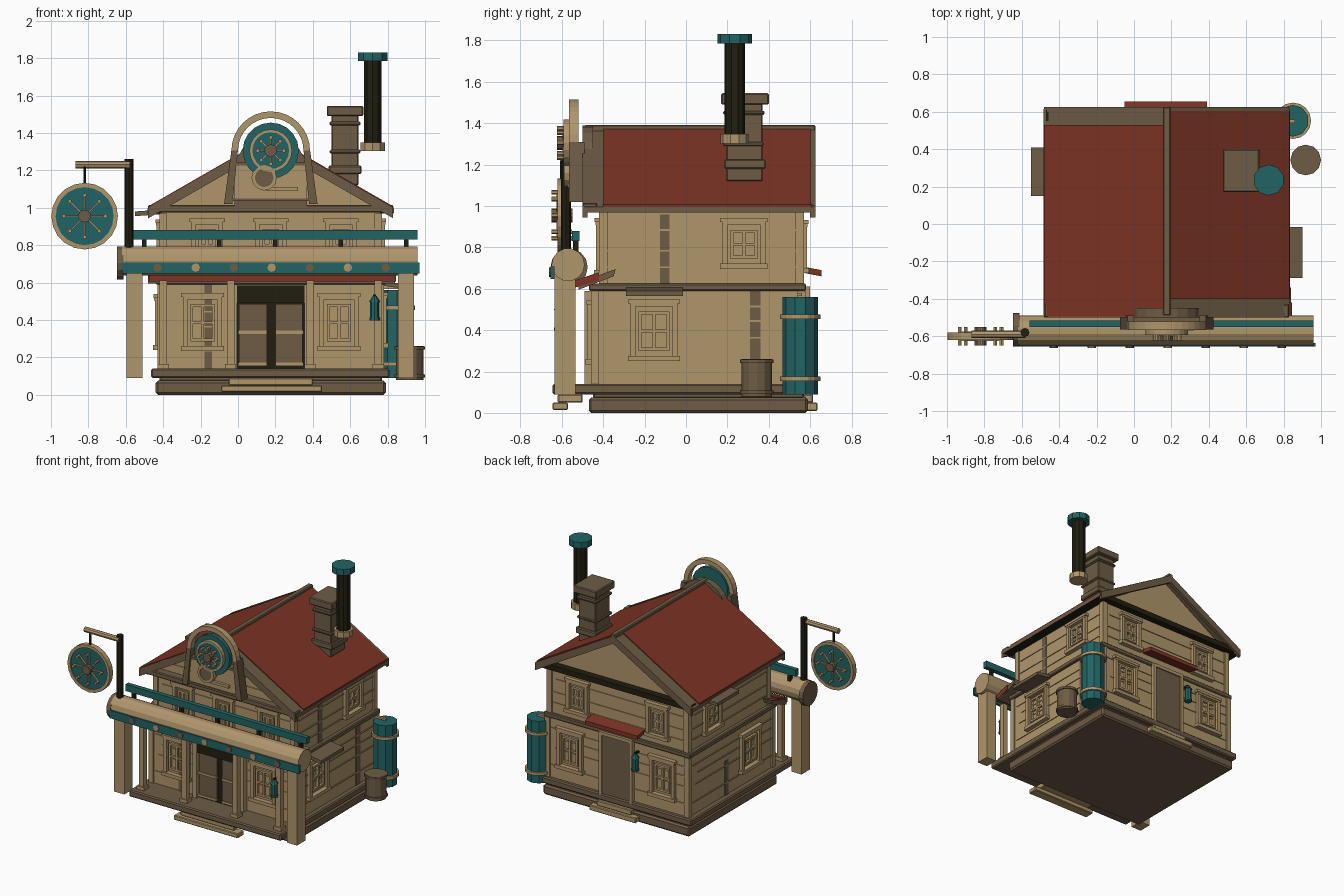
import bpy, bmesh, math
from mathutils import Matrix, Vector

if "Cube" in bpy.data.objects:
    bpy.data.objects.remove(bpy.data.objects["Cube"])

def material(name, c):
    m = bpy.data.materials.new(name)
    m.diffuse_color = (*c, 1)
    m.use_nodes = True
    m.node_tree.nodes["Principled BSDF"].inputs["Base Color"].default_value = m.diffuse_color
    return m

TAN = material("tan_wood", (0.434, 0.305, 0.150))
BROWN = material("brown_wood", (0.156, 0.107, 0.061))
RED = material("red_roof", (0.205, 0.034, 0.018))
TEAL = material("teal_paint", (0.016, 0.127, 0.127))
DARK = material("dark_iron", (0.015, 0.013, 0.005))
ROT = {'x': Matrix.Rotation(math.pi / 2, 4, 'Y'), 'y': Matrix.Rotation(math.pi / 2, 4, 'X'), 'z': Matrix()}

# ---- shape helpers: each returns a function that adds geometry to a bmesh
def box(x0, x1, y0, y1, z0, z1):
    def add(bm):
        m = Matrix.Translation(((x0 + x1) / 2, (y0 + y1) / 2, (z0 + z1) / 2)) @ Matrix.Diagonal((x1 - x0, y1 - y0, z1 - z0, 1))
        bmesh.ops.create_cube(bm, size=1, matrix=m)
    return add

def cyl(c, r, depth, axis='z', n=12, r2=None):
    def add(bm):
        bmesh.ops.create_cone(bm, cap_ends=True, segments=n, radius1=r, radius2=r if r2 is None else r2,
                              depth=depth, matrix=Matrix.Translation(c) @ ROT[axis])
    return add

def prism(pts, axis, a, b):
    def add(bm):
        f = (lambda p, t: (p[0], t, p[1])) if axis == 'y' else (lambda p, t: (t, p[0], p[1]))
        lo, hi = [[bm.verts.new(f(p, t)) for p in pts] for t in (a, b)]
        bm.faces.new(lo)
        bm.faces.new(hi[::-1])
        for i in range(len(pts)):
            j = (i + 1) % len(pts)
            bm.faces.new((lo[i], lo[j], hi[j], hi[i]))
    return add

def ring(c, r0, r1, depth, axis='y', n=20, a0=0, a1=2 * math.pi):
    def add(bm):
        full = a1 - a0 > 6.28
        rows = []
        for i in range(n if full else n + 1):
            a = a0 + (a1 - a0) * i / n
            row = []
            for r, d in ((r0, -1), (r1, -1), (r1, 1), (r0, 1)):
                u, v, w = r * math.cos(a), r * math.sin(a), d * depth / 2
                row.append(bm.verts.new(Vector(c) + Vector((u, w, v) if axis == 'y' else (u, v, w))))
            rows.append(row)
        for i in range(n):
            p, q = rows[i], rows[(i + 1) % len(rows)]
            for k in range(4):
                bm.faces.new((p[k], p[(k + 1) % 4], q[(k + 1) % 4], q[k]))
        if not full:
            bm.faces.new(rows[0])
            bm.faces.new(rows[-1][::-1])
    return add

def bar(c, ang, r0, r1, w, depth):
    """radial spoke in the xz plane"""
    def add(bm):
        m = (Matrix.Translation(c) @ Matrix.Rotation(ang, 4, 'Y') @ Matrix.Translation(((r0 + r1) / 2, 0, 0))
             @ Matrix.Diagonal((r1 - r0, depth, w, 1)))
        bmesh.ops.create_cube(bm, size=1, matrix=m)
    return add

def part(name, mat, *shapes, bevel=0):
    bm = bmesh.new()
    for s in shapes:
        s(bm)
    bmesh.ops.recalc_face_normals(bm, faces=bm.faces)
    me = bpy.data.meshes.new(name)
    bm.to_mesh(me)
    bm.free()
    me.materials.append(mat)
    ob = bpy.data.objects.new(name, me)
    bpy.context.collection.objects.link(ob)
    if bevel:
        b = ob.modifiers.new("bevel", 'BEVEL')
        b.width, b.segments = bevel, 1
    return ob

def on_wall(side, wall, u0, u1, d0, d1, z0, z1):
    """box on a wall plane, d measured outward"""
    s = 1 if side in 'RB' else -1
    a, b = sorted((wall + s * d0, wall + s * d1))
    return box(a, b, u0, u1, z0, z1) if side in 'RL' else box(u0, u1, a, b, z0, z1)

def window(name, side, wall, u, z, w, h):
    W = lambda *a: on_wall(side, wall, *a)
    a, b, c, d, t = u - w / 2, u + w / 2, z - h / 2, z + h / 2, 0.026
    part(name + "_frame", TAN, W(a, a + t, 0, .025, c, d), W(b - t, b, 0, .025, c, d), W(a, b, 0, .028, d - t, d),
         W(a - .01, b + .01, 0, .035, c, c + t), W(a - .01, b + .01, 0, .032, d - .012, d + .008))
    i, j, k, l = a + .04, b - .04, c + .05, d - .05
    part(name + "_sash", TAN, W(i, i + .015, 0, .018, k, l), W(j - .015, j, 0, .018, k, l), W(i, j, 0, .018, k, k + .015),
         W(i, j, 0, .018, l - .015, l), W(u - .008, u + .008, 0, .018, k, l), W(i, j, 0, .016, z - .007, z + .007))

CX = 0.175
# ---- foundation, deck, steps
part("foundation", BROWN, box(-.44, .79, -.47, .59, 0, .075), bevel=.012)
part("deck", BROWN, box(-.465, .81, -.645, .60, .09, .14), box(-.42, .77, -.45, .57, .07, .1), bevel=.008)
part("front_steps", TAN, box(-.09, .45, -.645, -.57, .015, .05), box(-.05, .40, -.62, -.5, .05, .09), bevel=.005)
part("back_step", TAN, box(-.02, .37, .58, .635, .01, .05), box(.03, .32, .57, .615, .05, .09), bevel=.005)
# ---- walls
part("lower_walls", TAN, box(-.42, .77, -.45, .57, .14, .6))
part("upper_walls", TAN, box(-.41, .76, -.41, .56, .6, .98))
part("middle_band", BROWN, box(-.44, .79, -.47, .58, .59, .625), bevel=.006)
part("gable_walls", TAN, prism([(-.42, .98), (.77, .98), (CX, 1.345)], 'y', -.44, .555))
part("corner_posts", TAN, *[box(x - .02, x + .02, y - .02, y + .02, z0, z1) for x0, x1, y0, y1, z0, z1 in
     ((-.41, .76, -.44, .56, .14, .59), (-.40, .75, -.40, .55, .62, .97)) for x in (x0, x1) for y in (y0, y1)])
# plank seams
seams = []
for k, z in enumerate((.23, .36, .44, .51, .70, .78, .88)):
    e, o = (.0, .02 + .03 * (k % 3)) if z < .6 else (.01, .05 - .015 * (k % 3))
    fy = -.45 if z < .6 else -.41
    seams += [on_wall('F', fy, -.40 + o, .75 - e, 0, .006, z, z + .008), on_wall('B', .57 - e, -.40, .75 - o, 0, .006, z, z + .008),
              on_wall('R', .77 - e, -.42 + o, .54, 0, .006, z, z + .008), on_wall('L', -.42 + e, -.42, .54 - o, 0, .006, z, z + .008)]
for z in (1.07, 1.14):
    seams.append(on_wall('F', -.44, -.24 + (z - 1.07), .59 - (z - 1.07), 0, .006, z, z + .008))
part("plank_seams", TAN, *seams)
part("worn_patches", BROWN, on_wall('R', .76, -.125, -.08, 0, .005, .625, .96), on_wall('R', .77, .31, .36, 0, .005, .14, .59),
     on_wall('F', -.45, -.18, -.14, 0, .005, .14, .59), on_wall('L', -.42, .1, .14, 0, .005, .14, .4))
# ---- windows
for x in (-.19, .54):
    window("front_lower_window", 'F', -.45, x, .385, .21, .30)
for x in (-.165, CX, .55):
    window("front_upper_window", 'F', -.41, x, .80, .17, .27)
for x in (-.21, .565):
    window("back_lower_window", 'B', .57, x, .385, .21, .30)
for x in (-.16, .51):
    window("back_upper_window", 'B', .56, x, .80, .18, .25)
window("right_lower_window", 'R', .77, -.155, .395, .23, .29)
window("right_upper_window", 'R', .76, .28, .815, .21, .24)
window("left_lower_window", 'L', -.42, -.155, .385, .23, .29)
window("left_upper_window", 'L', -.41, .28, .81, .21, .24)
part("right_window_awning", BROWN, prism([(.76, .585), (.76, .61), (.90, .59), (.90, .565)], 'y', -.29, -.015))
part("left_window_awning", BROWN, prism([(-.41, .965), (-.41, .99), (-.55, .98), (-.55, .955)], 'y', .15, .41))
# ---- doors
part("front_doorway", DARK, box(-.005, .355, -.46, -.44, .14, .585), box(-.005, .355, -.49, -.44, .49, .585))
part("front_doors", BROWN, box(.005, .155, -.475, -.45, .165, .485), box(.20, .345, -.475, -.45, .165, .485))
part("front_door_rails", TAN, *[box(a, b, -.483, -.46, z, z + .018) for a, b in ((.0, .155), (.20, .35)) for z in (.155, .325)])
part("front_door_jambs", TAN, box(-.04, -.005, -.49, -.44, .14, .59), box(.355, .39, -.49, -.44, .14, .59))
part("back_door", BROWN, box(.06, .29, .56, .59, .13, .59))
part("back_door_frame", TAN, box(.035, .06, .56, .6, .13, .6), box(.29, .315, .56, .6, .13, .6), box(.035, .315, .56, .6, .585, .61))
part("back_door_canopy", RED, prism([(.55, .68), (.55, .71), (.655, .69), (.655, .66)], 'x', -.05, .39))
# ---- main roof: brown decking with shifted red panels
def slope(s, h0, h1, r0=0.0, r1=.66):
    z = lambda r: 1.36 - .575 * r
    return [(CX + s * r0, z(r0) + h0), (CX + s * r1, z(r1) + h0), (CX + s * r1, z(r1) + h1), (CX + s * r0, z(r0) + h1)]
part("roof_decking", BROWN, *[prism(slope(s, -.012, .014), 'y', -.49, .615) for s in (-1, 1)])
part("roof_panel_left", RED, prism(slope(-1, .01, .024, .01, .657), 'y', -.495, .53))
part("roof_panel_right", RED, prism(slope(1, .01, .024, .01, .657), 'y', -.40, .605))
part("ridge_beam", BROWN, box(CX - .02, CX + .02, -.49, .625, 1.355, 1.392), bevel=.006)
part("rake_boards", BROWN, *[prism(slope(s, -.04, .018, 0, .655), 'y', y, y + .025) for s in (-1, 1) for y in (-.5, .6)])
part("front_eave_beam", BROWN, box(-.48, .83, -.50, -.43, .975, 1.015), bevel=.006)
part("back_eave_beam", DARK, box(-.47, .82, .55, .61, .97, 1.01))
part("side_eaves", DARK, box(.76, .83, -.49, .61, .97, .995), box(-.48, -.41, -.49, .61, .97, .995))
# ---- chimney and stove pipe
part("chimney", BROWN, box(.50, .645, .195, .37, 1.12, 1.5), box(.485, .66, .185, .385, 1.18, 1.225), box(.49, .655, .18, .375, 1.29, 1.31),
     box(.49, .655, .18, .38, 1.44, 1.46), box(.475, .67, .17, .40, 1.49, 1.545), bevel=.006)
part("stove_pipe", DARK, cyl((.72, .235, 1.56), .05, .46, n=10))
part("stove_pipe_cap", TEAL, cyl((.72, .235, 1.808), .083, .046, n=10))
part("stove_pipe_collar", TAN, cyl((.72, .235, 1.325), .068, .045, n=10))
# ---- porch
part("porch_roof", BROWN, prism([(-.52, .595), (-.35, .66), (-.34, .695), (-.52, .63)], 'x', -.48, .84))
part("porch_roof_panel", RED, prism([(-.54, .605), (-.42, .637), (-.42, .68), (-.54, .64)], 'x', -.475, .845))
part("porch_columns", TAN, *[box(x - .02, x + .02, -.59, -.55, .14, .61) for x in (-.4, -.04, .385, .75)])
part("porch_column_feet", TAN, *[box(x - .03, x + .03, -.60, -.54, .14, .165) for x in (-.4, -.04, .385, .75)])
part("end_posts", TAN, box(-.595, -.51, -.635, -.535, .09, .68), box(.855, .94, -.635, -.535, .09, .68))
part("awning_roll", TAN, cyl((.17, -.57, .716), .08, 1.58, 'x', 14))
part("awning_roll_cap", BROWN, cyl((-.63, -.565, .705), .09, .035, 'x', 14))
part("awning_valance", TEAL, box(-.62, .97, -.655, -.635, .648, .708))
for i in range(7):
    part("valance_stud", TAN if i % 2 else BROWN, cyl((-.43 + .2035 * i, -.656, .68), .023, .012, 'y', 8))
part("top_rail", TEAL, box(-.56, .96, -.55, -.515, .83, .88))
part("top_rail_supports", DARK, *[box(x - .012, x + .012, -.545, -.52, .77, .84) for x in (-.5, -.1, .2, .55, .9)])
# ---- lanterns
for n, x, y in (("front", .73, -.61), ("back", 0, .61)):
    part(n + "_lantern", TEAL, cyl((x, y, .455), .024, .09, n=8), cyl((x, y, .512), .03, .03, n=8, r2=.01), cyl((x, y, .405), .028, .015, n=8))
    part(n + "_lantern_bracket", DARK, box(x - .008, x + .008, min(y, .57 if y > 0 else y), max(y, -.58 if y < 0 else y), .522, .535))
# ---- hanging wheel sign
part("sign_pole", DARK, cyl((-.583, -.58, 1.02), .024, .48, n=8))
part("sign_arm", TAN, cyl((-.725, -.59, 1.23), .02, .29, 'x', 8))
part("sign_hanger", DARK, cyl((-.82, -.6, 1.17), .008, .1, n=6))

def wheel(name, c, r_disc, r0, r1, depth, faces):
    x, y, z = c
    part(name + "_disc", TEAL, cyl(c, r_disc, depth * .6, 'y', 20))
    part(name + "_rim", TAN, ring(c, r0, r1, depth))
    spokes, hubs = [], []
    for s in faces:
        d = y + s * depth * .45
        spokes += [bar((x, d, z), k * math.pi / 4, .02, r0 * .78, .009, .014) for k in range(8)]
        for k in range(8):
            a, r = k * math.pi / 4, r0 * .72
            spokes.append(cyl((x + r * math.cos(a), d + s * .017, z + r * math.sin(a)), .011, .03, 'y', 6))
        hubs.append(cyl((x, d + s * .01, z), .034, .045, 'y', 10))
    part(name + "_spokes", TAN, *spokes)
    part(name + "_hub", BROWN, *hubs)

wheel("hanging_sign", (-.82, -.6, .955), .165, .155, .178, .04, (-1, 1))
# ---- gable crest with wheel
part("crest_backing", BROWN, cyl((CX, -.475, 1.2), .19, .05, 'y', 20), box(-.02, .37, -.5, -.43, 1.01, 1.2))
part("crest_arch", TAN, ring((CX, -.543, 1.305), .175, .21, .045, n=16, a0=0, a1=math.pi))
part("crest_legs", BROWN, *[prism([(CX + s * p, q) for p, q in ((.175, 1.31), (.21, 1.31), (.25, 1.02), (.205, 1.02))], 'y', -.565, -.49)
                            for s in (-1, 1)])
part("crest_panel", TAN, box(-.02, .37, -.55, -.48, 1.045, 1.235))
part("crest_panel_trim", BROWN, box(-.035, .385, -.558, -.48, 1.225, 1.243), box(-.035, .385, -.558, -.48, 1.035, 1.05))
part("crest_disc", TEAL, cyl((CX, -.55, 1.305), .15, .03, 'y', 20))
wheel("crest_wheel", (CX, -.575, 1.305), .1, .098, .114, .035, (-1,))
part("crest_dial", BROWN, cyl((.14, -.565, 1.16), .055, .04, 'y', 12))
part("crest_dial_rim", TAN, ring((.14, -.567, 1.16), .05, .068, .045, n=12))
part("crest_handle", TAN, box(.15, .32, -.57, -.545, 1.09, 1.11))
# ---- tank and barrel
part("water_tank", TEAL, cyl((.85, .552, .325), .085, .47, n=10))
part("water_tank_hoops", TAN, *[ring((.85, .552, z), .08, .097, .022, 'z', 16) for z in (.165, .465)])
part("water_tank_pipe", TAN, box(.76, .86, .54, .56, .565, .58))
part("barrel", BROWN, cyl((.918, .342, .17), .074, .18, n=12))
part("barrel_hoops", BROWN, *[ring((.918, .342, z), .07, .082, .018, 'z', 12) for z in (.1, .25)])
